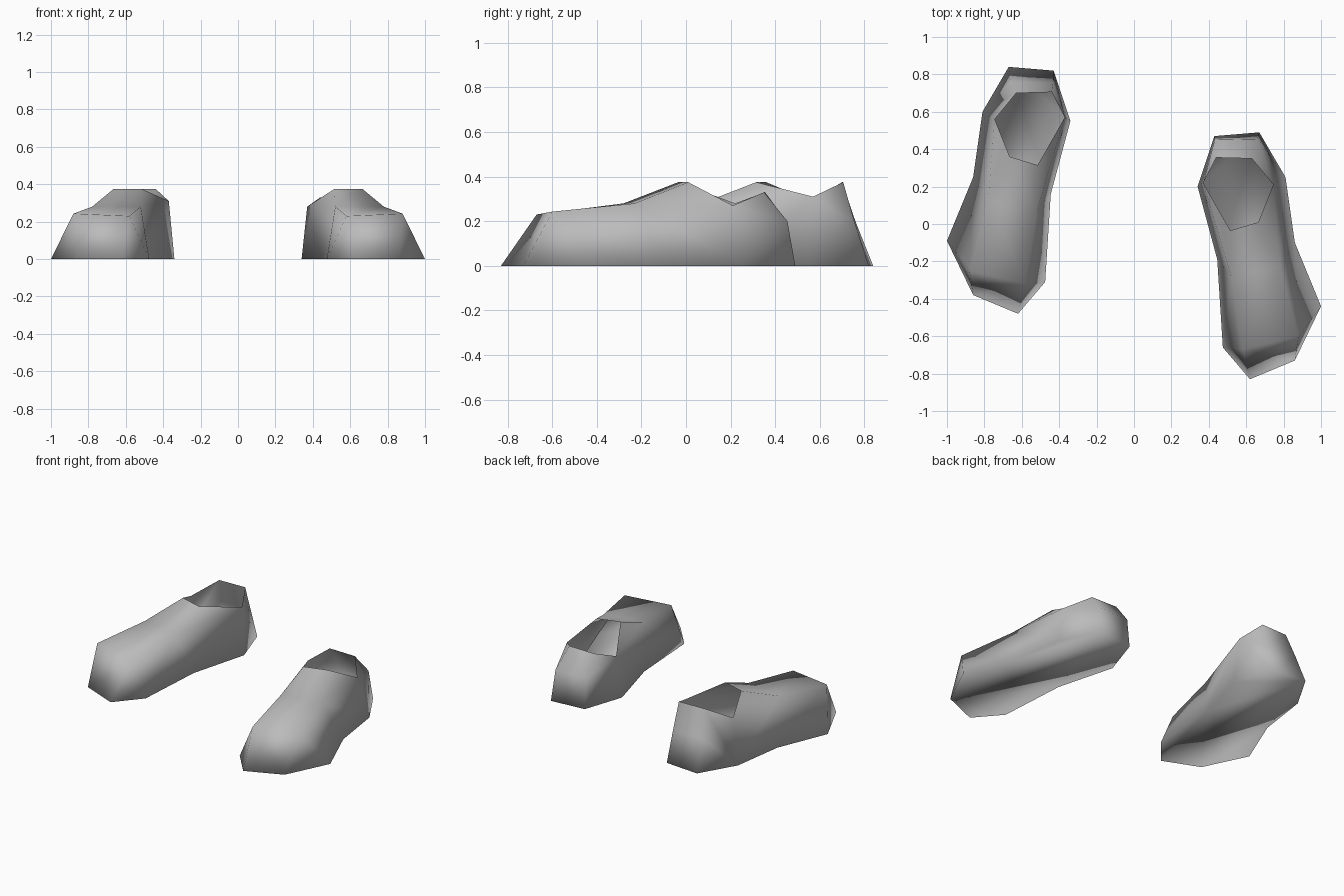
import bpy
import bmesh

default_cube = bpy.data.objects.get("Cube")
if default_cube:
    bpy.data.objects.remove(default_cube)

# Single grey material
grey = bpy.data.materials.new("plain grey")
grey.use_nodes = True
colour = (0.5, 0.5, 0.5, 1)
grey.diffuse_color = colour
grey.node_tree.nodes["Principled BSDF"].inputs["Base Color"].default_value = colour

# Ground outline, from the inner heel round the outer side and toe
SOLE = [(.43, .47), (.67, .49), (.81, .25), (.86, -.1), (1, -.44),
        (.86, -.73), (.62, -.83), (.475, -.66), (.445, -.19), (.34, .2)]


def make_shoe(name, side, shift, heel_z, dip_in_z, dip_out_z, heel_bulge):
    """Open-topped shoe shell; side mirrors it, shift slides it along y."""
    bm = bmesh.new()

    def vert(x, y, z):
        return bm.verts.new((side * x, y + shift, z))

    def face(*verts):
        unique = list(dict.fromkeys(verts))
        bm.faces.new(unique)

    sole = [vert(x, y, 0) for x, y in SOLE]

    # Rim of the ankle opening
    back_in = vert(.44, .355, heel_z)
    back_out = vert(.63, .35, heel_z)
    dip_out = vert(.745, .21, dip_out_z)
    dip_in = vert(.37, .22, dip_in_z)
    front_out = vert(.665, .01, .375)
    front_in = vert(.515, -.035, .375)

    # Instep and toe box
    instep_out = vert(.78, -.23, .28)
    instep_in = vert(.52, -.28, .28)
    toe_out = vert(.88, -.6, .243)
    toe_in = vert(.58, -.67, .23)

    # Heel, with a crease half way up
    heel_in = vert(.432, .405 + heel_bulge, .2)
    heel_out = vert(.66, .41 + heel_bulge, .2)
    face(sole[0], sole[1], heel_out, heel_in)
    face(heel_in, heel_out, back_out, back_in)
    face(sole[1], sole[2], dip_out, back_out, heel_out)
    face(sole[-1], sole[0], heel_in, back_in, dip_in)

    # Side walls, each sole point joined to the upper edge above it
    upper = [dip_out, instep_out, toe_out, toe_out, toe_in, toe_in,
             instep_in, dip_in]
    lower = sole[2:]
    for i in range(len(lower) - 1):
        face(lower[i], lower[i + 1], upper[i + 1], upper[i])

    # Top of the foot and the sole
    face(toe_in, toe_out, instep_out, instep_in)
    face(instep_in, instep_out, front_out, front_in)
    face(instep_out, dip_out, front_out)
    face(dip_in, instep_in, front_in)
    face(*sole)

    bmesh.ops.recalc_face_normals(bm, faces=bm.faces)
    sole_face = min(bm.faces, key=lambda f: f.calc_center_median().z)
    if sole_face.normal.z > 0:
        bmesh.ops.reverse_faces(bm, faces=bm.faces)
    for f in bm.faces:
        f.smooth = True

    mesh = bpy.data.meshes.new(name)
    bm.to_mesh(mesh)
    bm.free()
    mesh.materials.append(grey)
    shoe = bpy.data.objects.new(name, mesh)
    bpy.context.collection.objects.link(shoe)
    return shoe


make_shoe("left_shoe", 1, 0, .33, .28, .27, .045)
make_shoe("right_shoe", -1, .35, .375, .31, .29, 0)
